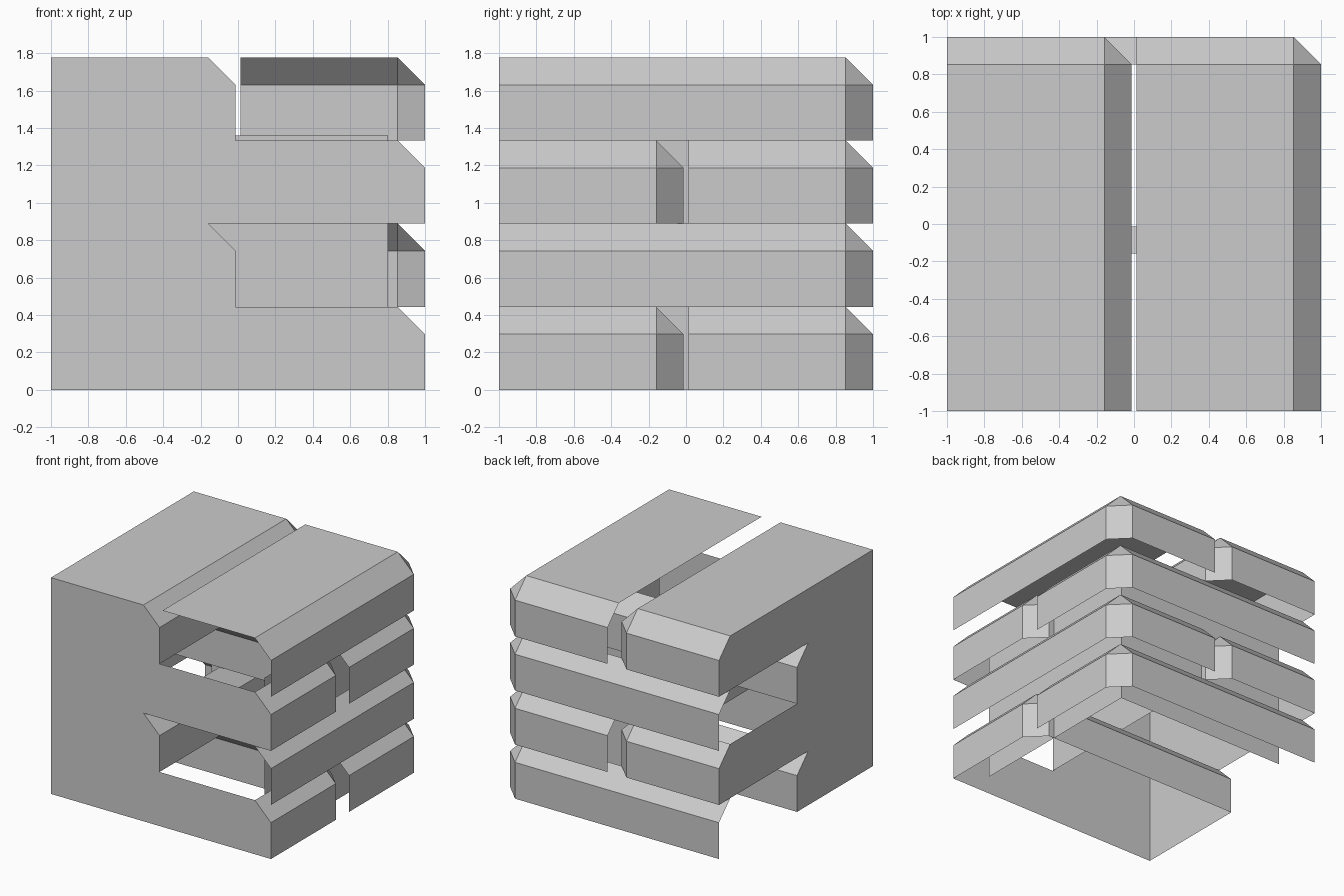
import bpy, bmesh

if "Cube" in bpy.data.objects:
    bpy.data.objects.remove(bpy.data.objects["Cube"])

# Stacked crosswise blocks: four courses, open shells with bevelled outer edges
H = 1.777 / 4      # course height
C = 0.146          # bevel size
G = 0.013          # half of the gap between neighbours

grey = bpy.data.materials.new("light_grey")
grey.diffuse_color = (0.6, 0.6, 0.6, 1)
grey.use_nodes = True
grey.node_tree.nodes["Principled BSDF"].inputs["Base Color"].default_value = grey.diffuse_color


def make(name, faces):
    bm = bmesh.new()
    for pts in faces:
        bm.faces.new([bm.verts.new(p) for p in pts])
    bmesh.ops.remove_doubles(bm, verts=bm.verts[:], dist=1e-4)
    me = bpy.data.meshes.new(name)
    bm.to_mesh(me)
    bm.free()
    me.materials.append(grey)
    ob = bpy.data.objects.new(name, me)
    bpy.context.collection.objects.link(ob)


def block(name, x0, x1, y0, y1, z0, top):
    """Block shell: right side, back side and their bevels, optional top."""
    z2 = z0 + H
    z1 = z2 - C
    xi, yi = x1 - C, y1 - C
    faces = [
        [(x1, y0, z0), (x1, yi, z0), (x1, yi, z1), (x1, y0, z1)],
        [(x1, y0, z1), (x1, yi, z1), (xi, yi, z2), (xi, y0, z2)],
        [(x1, yi, z0), (xi, y1, z0), (xi, y1, z1), (x1, yi, z1)],
        [(x1, yi, z1), (xi, y1, z1), (xi, yi, z2)],
        [(xi, y1, z0), (x0, y1, z0), (x0, y1, z1), (xi, y1, z1)],
        [(xi, y1, z1), (x0, y1, z1), (x0, yi, z2), (xi, yi, z2)],
    ]
    if top:
        faces.append([(x0, y0, z2), (xi, y0, z2), (xi, yi, z2), (x0, yi, z2)])
    make(name, faces)


# Courses alternate in direction, two blocks in each
for i in range(4):
    z, top = i * H, i == 3
    if i % 2 == 0:
        block(f"course_{i+1}_front_block", -1, 1, -1, -G, z, top)
        block(f"course_{i+1}_back_block", -1, 1, G, 1, z, top)
    else:
        block(f"course_{i+1}_left_block", -1, -G, -1, 1, z, top)
        block(f"course_{i+1}_right_block", G, 1, -1, 1, z, top)


def stepped_outline(ends):
    """Outline of a flat side whose courses stop at the given ends."""
    pts = [(-1, 0)]
    for i, e in enumerate(ends):
        pts += [(e, i * H), (e, (i + 1) * H - C), (e - C, (i + 1) * H)]
    return pts + [(-1, 4 * H)]


# Flat front and left sides
make("front_side", [[(u, -1, z) for u, z in stepped_outline([1, -G, 1, -G])]])
make("left_side", [[(-1, u, z) for u, z in reversed(stepped_outline([-G, 1, -G, 1]))]])

# Inner backing walls behind the right and back gaps
B, T = 0.803, 1.36
make("inner_walls", [
    [(B, -B, 0), (B, B, 0), (B, B, T), (B, -B, T)],
    [(B, B, 0), (-B, B, 0), (-B, B, T), (B, B, T)],
])
